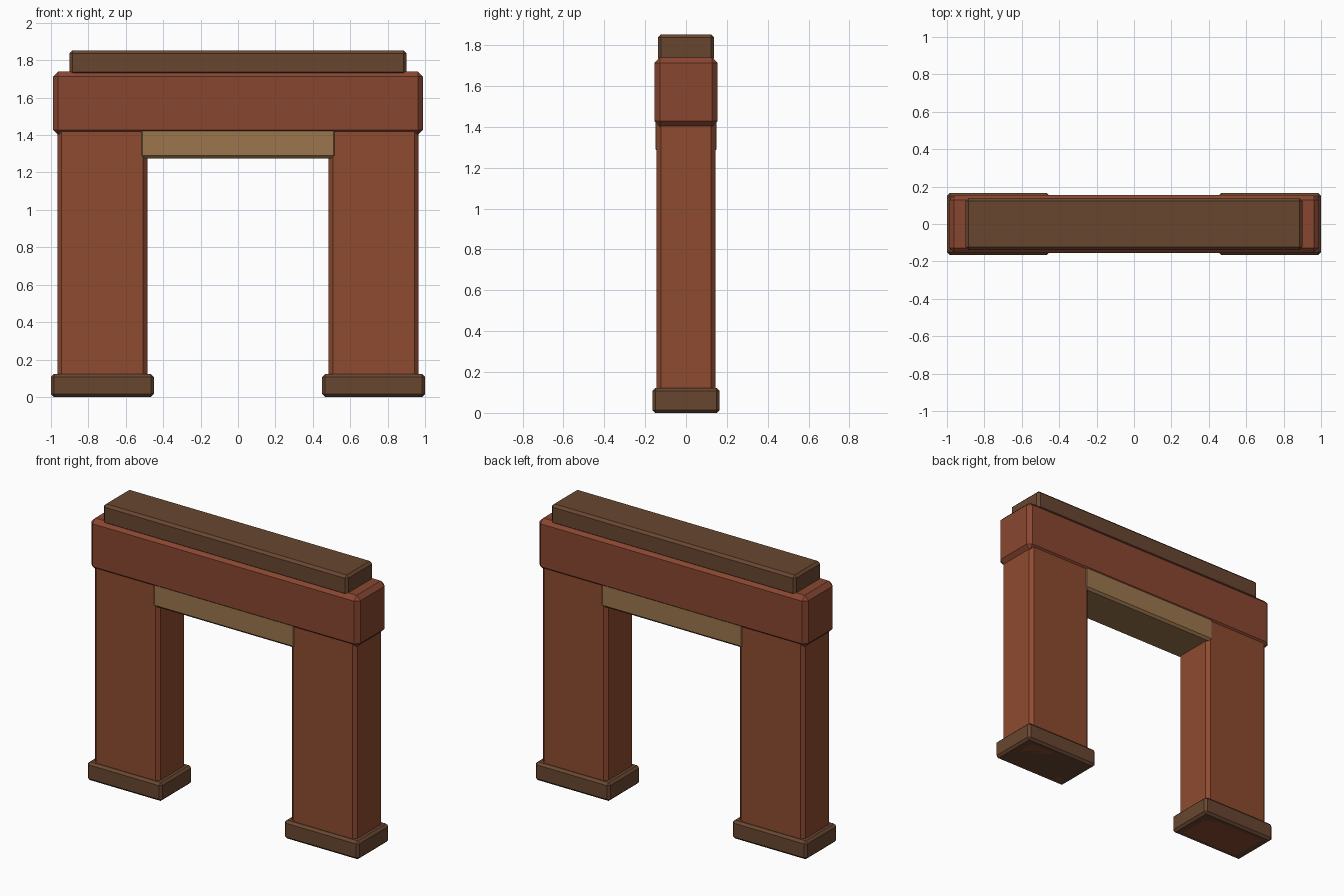
import bpy

if "Cube" in bpy.data.objects:
    bpy.data.objects.remove(bpy.data.objects["Cube"])


def material(name, rgb):
    m = bpy.data.materials.new(name)
    m.diffuse_color = (*rgb, 1)
    m.use_nodes = True
    m.node_tree.nodes["Principled BSDF"].inputs["Base Color"].default_value = m.diffuse_color
    return m


BRICK = material("brick", (0.27, 0.07, 0.03))
LINTEL = material("lintel_brick", (0.25, 0.062, 0.03))
STONE = material("dark_stone", (0.14, 0.062, 0.03))
SAND = material("sandstone", (0.33, 0.18, 0.075))


def block(name, x, y, z, bevel, mat):
    """Chamfered box spanning x[0]..x[1], -y..y, z[0]..z[1]."""
    bpy.ops.mesh.primitive_cube_add(
        size=1, location=((x[0] + x[1]) / 2, 0, (z[0] + z[1]) / 2))
    ob = bpy.context.object
    ob.name = name
    ob.scale = (x[1] - x[0], 2 * y, z[1] - z[0])
    bpy.ops.object.transform_apply(location=False, rotation=False, scale=True)
    mod = ob.modifiers.new("chamfer", 'BEVEL')
    mod.width = bevel
    mod.segments = 1
    ob.data.materials.append(mat)
    return ob


# Pillars with plinths, one on each side
for side, s in (("left", -1), ("right", 1)):
    block(side + "_plinth", sorted((s * 0.45, s * 1.0)), 0.165, (0, 0.122), 0.015, STONE)
    block(side + "_pillar", sorted((s * 0.485, s * 0.965)), 0.145, (0, 1.45), 0.022, BRICK)

# Beam, capping stone and the sandstone insert under the beam
block("beam", (-0.99, 0.99), 0.155, (1.40, 1.74), 0.028, LINTEL)
block("capping_stone", (-0.90, 0.90), 0.138, (1.72, 1.853), 0.016, STONE)
block("doorway_insert", (-0.525, 0.525), 0.15, (1.275, 1.45), 0.015, SAND)
